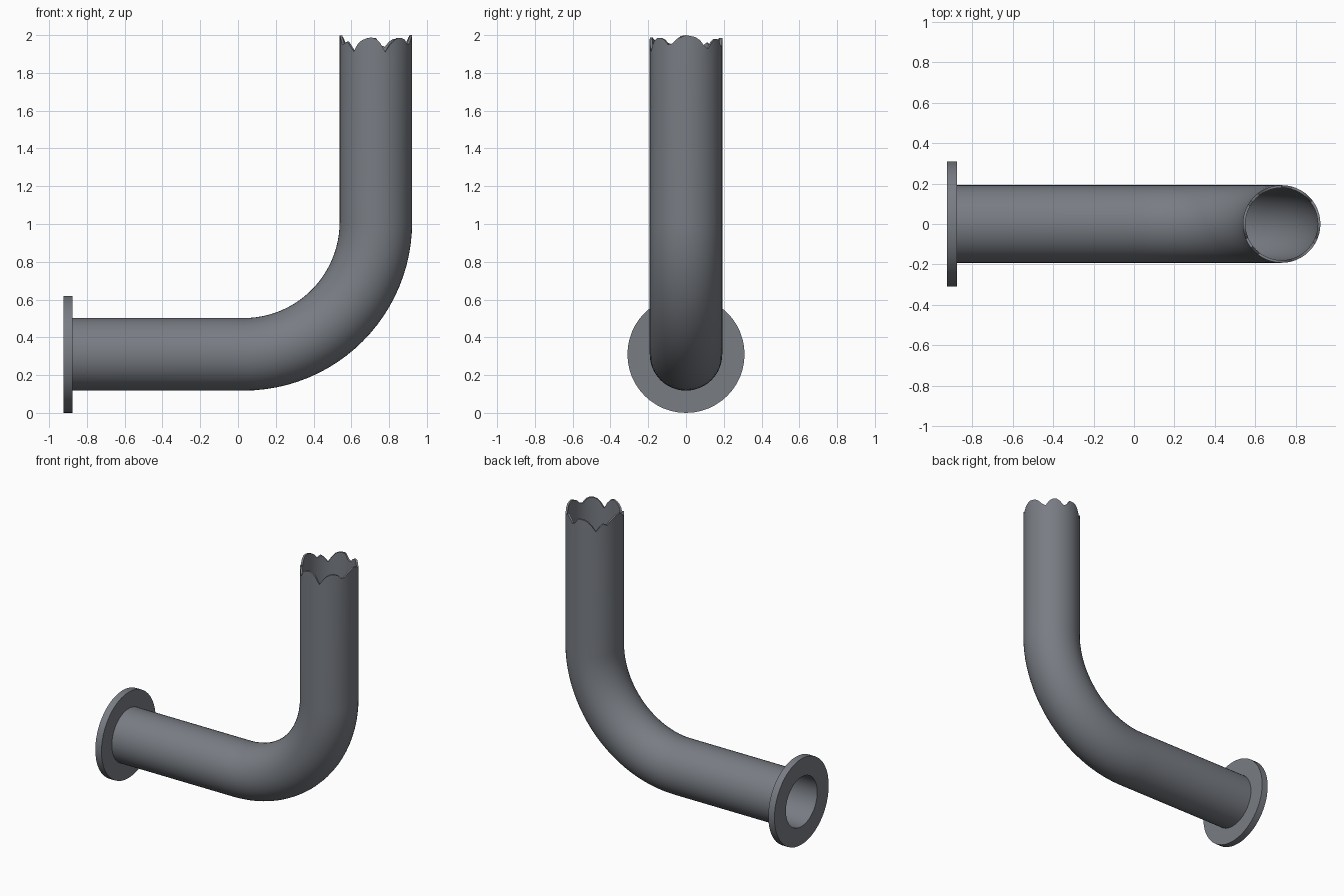
import bpy, bmesh, math

if "Cube" in bpy.data.objects:
    bpy.data.objects.remove(bpy.data.objects["Cube"])

SIDES = 48
R_OUT, R_IN = 0.192, 0.179
AXIS_Z = 0.31
BEND, PIPE_X = 0.70, 0.73
X_BACK, X_FLANGE = -0.924, -0.875

# torn rim: (degrees around the pipe from +x, height)
RIM = [(0, 2.0), (15, 1.99), (24, 1.97), (36, 1.92), (46, 1.965), (56, 1.985), (66, 1.97), (78, 1.925),
       (90, 1.985), (104, 1.985), (115, 1.965), (128, 1.905), (140, 1.965), (150, 1.945),
       (160, 1.98), (172, 1.995), (186, 2.0), (196, 1.975), (205, 1.94), (214, 1.97), (222, 1.96),
       (231, 1.905), (242, 1.965), (252, 1.98), (265, 1.99), (275, 1.97), (285, 1.91),
       (296, 1.965), (308, 1.985), (320, 1.985), (333, 1.94), (345, 1.98), (360, 2.0)]

steel = bpy.data.materials.new("dark_steel")
steel.diffuse_color = (0.19, 0.205, 0.23, 1)
steel.use_nodes = True
steel.node_tree.nodes["Principled BSDF"].inputs["Base Color"].default_value = steel.diffuse_color


def rim_height(deg):
    for (a, za), (b, zb) in zip(RIM, RIM[1:]):
        if a <= deg <= b:
            return za + (zb - za) * (deg - a) / (b - a)


def finish(bm, name):
    bmesh.ops.recalc_face_normals(bm, faces=bm.faces)
    mesh = bpy.data.meshes.new(name)
    bm.to_mesh(mesh)
    bm.free()
    mesh.materials.append(steel)
    obj = bpy.data.objects.new(name, mesh)
    bpy.context.collection.objects.link(obj)
    bpy.ops.object.select_all(action='DESELECT')
    obj.select_set(True)
    bpy.context.view_layer.objects.active = obj
    bpy.ops.object.shade_smooth_by_angle(angle=math.radians(35))
    return obj


def bridge(bm, a, b):
    n = len(a)
    for i in range(n):
        j = (i + 1) % n
        bm.faces.new((a[i], a[j], b[j], b[i]))


# path stations: x, z, turn angle
STATIONS = [(X_FLANGE, AXIS_Z, 0.0)]
for k in range(25):
    t = math.pi / 2 * k / 24
    STATIONS.append((PIPE_X - BEND + BEND * math.sin(t),
                     AXIS_Z + BEND * (1 - math.cos(t)), t))


def wall(bm, radius):
    rings = []
    angles = [2 * math.pi * i / SIDES for i in range(SIDES)]
    for x, z, t in STATIONS:
        rings.append([bm.verts.new((x + radius * math.cos(a) * math.sin(t),
                                    radius * math.sin(a),
                                    z - radius * math.cos(a) * math.cos(t)))
                      for a in angles])
    # torn upper end
    for torn in (False, True):
        rings.append([bm.verts.new((PIPE_X + radius * math.cos(a), radius * math.sin(a),
                                    rim_height(math.degrees(a)) if torn else 1.88))
                      for a in angles])
    for a, b in zip(rings, rings[1:]):
        bridge(bm, a, b)
    return rings


# hollow elbow pipe
bm = bmesh.new()
outer = wall(bm, R_OUT)
inner = wall(bm, R_IN)
bridge(bm, outer[-1], inner[-1])
bridge(bm, outer[0], inner[0])
finish(bm, "elbow_pipe")

# end flange with bore
bm = bmesh.new()
loops = []
for r, x in ((R_IN, X_BACK), (0.31, X_BACK), (0.31, X_FLANGE), (R_IN, X_FLANGE)):
    loops.append([bm.verts.new((x, r * math.sin(2 * math.pi * i / SIDES),
                                AXIS_Z - r * math.cos(2 * math.pi * i / SIDES)))
                  for i in range(SIDES)])
for k in range(4):
    bridge(bm, loops[k], loops[(k + 1) % 4])
finish(bm, "end_flange")
